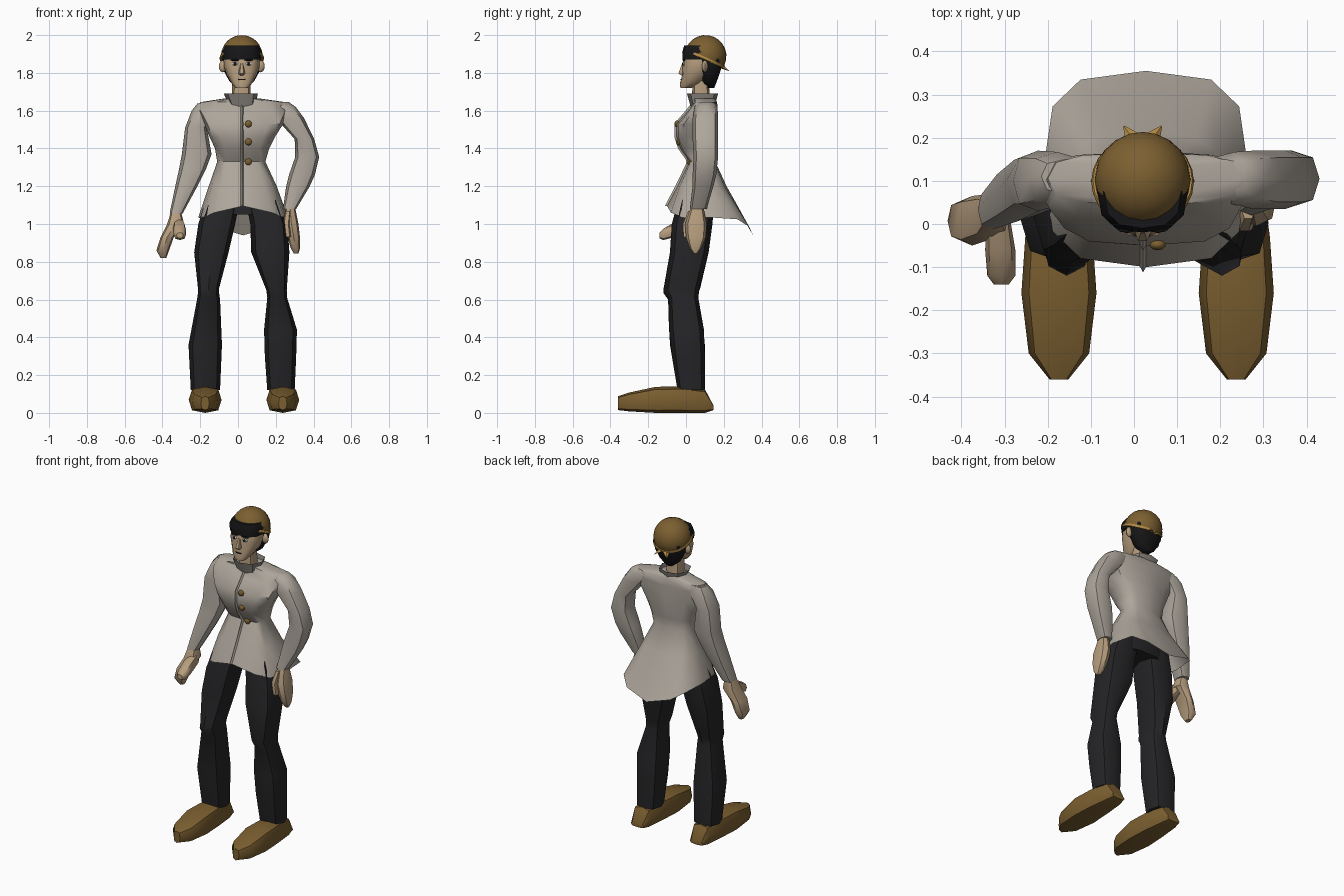
import bpy, bmesh
from math import sin, cos, pi, radians, copysign
from mathutils import Matrix, Vector

COLORS = {"coat": (.42, .38, .33), "collar": (.25, .23, .21), "cloth": (.018, .018, .02),
          "skin": (.47, .34, .21), "leather": (.2, .115, .03), "gold": (.45, .26, .06),
          "black": (.008, .008, .009), "white": (.7, .7, .7)}
MATS = {}
for key, c in COLORS.items():
    MATS[key] = bpy.data.materials.new(key)
    MATS[key].diffuse_color = (*c, 1)


def finish(name, bm, color, angle=45):
    bmesh.ops.recalc_face_normals(bm, faces=bm.faces)
    me = bpy.data.meshes.new(name)
    bm.to_mesh(me)
    bm.free()
    me.materials.append(MATS[color])
    ob = bpy.data.objects.new(name, me)
    bpy.context.collection.objects.link(ob)
    bpy.ops.object.select_all(action='DESELECT')
    ob.select_set(True)
    bpy.context.view_layer.objects.active = ob
    bpy.ops.object.shade_smooth_by_angle(angle=radians(angle))
    return ob


def loft(name, rings, color, n=8, p=.8, axis='z', caps=(True, True), last=None):
    """Skin over rings (t, u0, u1, v0, v1); u is x, v is y (or z when lofting along y)."""
    bm = bmesh.new()
    loops = []
    for r, (t, u0, u1, v0, v1) in enumerate(rings):
        loop = []
        for i in range(n):
            a = 2 * pi * i / n
            c, s = (copysign(abs(f) ** p, f) if abs(f) > 1e-6 else 0 for f in (cos(a), sin(a)))
            u, v = (u0 + u1 + (u1 - u0) * c) / 2, (v0 + v1 + (v1 - v0) * s) / 2
            h = t + (last[i] if last and r == len(rings) - 1 else 0)
            loop.append(bm.verts.new((u, v, h) if axis == 'z' else (u, h, v)))
        loops.append(loop)
    for a, b in zip(loops, loops[1:]):
        for i in range(n):
            j = (i + 1) % n
            bm.faces.new((a[i], a[j], b[j], b[i]))
    if caps[0]:
        bm.faces.new(loops[0])
    if caps[1]:
        bm.faces.new(loops[-1])
    return finish(name, bm, color)


def ball(name, loc, size, color, seg=10):
    bm = bmesh.new()
    bmesh.ops.create_uvsphere(bm, u_segments=seg, v_segments=seg // 2 + 1, radius=1)
    bm.transform(Matrix.Translation(loc) @ Matrix.Diagonal((*size, 1)))
    return finish(name, bm, color)


# Coat body, flaring to a longer pointed back hem
body = [(1.665, -.07, .11, .04, .155), (1.645, -.2, .25, .045, .165), (1.6, -.22, .27, .01, .167),
        (1.53, -.18, .24, -.05, .17), (1.46, -.15, .195, -.05, .17), (1.4, -.122, .165, -.03, .165),
        (1.33, -.11, .145, .018, .155), (1.2, -.155, .205, -.045, .215), (1.035, -.21, .265, -.1, .355)]
loft("coat_body", body, "coat", 12, .65, caps=(True, False),
     last=[0, -.01, -.05, -.095, -.05, -.01, 0, 0, .025, .06, .025, 0])
loft("collar", [(1.62, -.045, .09, .025, .15), (1.69, -.075, .105, .005, .17)], "collar", 8,
     caps=(False, False))
loft("placket", [(z + (.06 if z < 1.1 else 0), .012, .03, y0 - .012, y0 + .02)
                 for z, _, _, y0, _ in body[1:]], "coat", 4, .5)
for z, y in ((1.53, -.048), (1.435, -.04), (1.33, .016)):
    ball("button", (.055, y, z), (.019, .013, .019), "leather")

# Sleeves
loft("left_sleeve", [(1.638, -.215, -.1, .07, .15), (1.6, -.245, -.11, .042, .167),
     (1.51, -.28, -.165, .03, .17), (1.37, -.297, -.14, .03, .165), (1.29, -.312, -.17, .02, .15),
     (1.2, -.332, -.215, .005, .13), (1.055, -.362, -.293, -.012, .08)], "coat")
loft("right_sleeve", [(1.645, .15, .27, .07, .15), (1.62, .16, .305, .045, .167),
     (1.56, .2, .35, .035, .17), (1.45, .3, .403, .035, .17), (1.355, .303, .43, .04, .17),
     (1.26, .27, .407, .035, .16), (1.2, .255, .38, .035, .145), (1.08, .238, .308, .02, .11)], "coat")

# Hands
loft("left_hand", [(1.08, -.35, -.305, 0, .06), (1.0, -.375, -.285, -.035, .07),
     (.93, -.41, -.34, -.05, .065), (.86, -.432, -.365, -.04, .055), (.82, -.41, -.38, -.01, .03)], "skin")
loft("left_thumb", [(.03, -.34, -.29, .96, 1.04), (-.06, -.345, -.275, .93, 1.01),
     (-.12, -.34, -.275, .915, .975), (-.14, -.325, -.29, .925, .955)], "skin", axis='y')
loft("right_hand", [(1.1, .25, .3, .03, .09), (1.0, .245, .32, -.005, .11),
     (.93, .262, .328, 0, .105), (.87, .28, .328, .02, .08), (.845, .295, .32, .04, .06)], "skin")
loft("right_thumb", [(1.07, .25, .28, .01, .05), (1.0, .235, .275, -.02, .04),
     (.93, .25, .28, -.015, .02)], "skin", 6)

# Trousers
loft("hips", [(1.28, -.08, .12, .04, .13), (1.12, -.15, .2, -.02, .16), (1.05, -.12, .17, -.03, .15)],
     "cloth", 10, .7)
loft("left_leg", [(1.13, -.17, .01, -.04, .15), (1.0, -.21, -.015, -.075, .14),
     (.85, -.232, -.05, -.085, .12), (.66, -.212, -.1, -.115, .075), (.635, -.212, -.1, -.12, .065),
     (.6, -.217, -.095, -.095, .065), (.36, -.262, -.085, -.085, .1), (.12, -.25, -.095, -.045, .1)],
     "cloth")
loft("right_leg", [(1.13, .04, .22, -.04, .15), (1.0, .065, .262, -.075, .14),
     (.85, .07, .272, -.085, .12), (.65, .15, .258, -.12, .07), (.61, .155, .26, -.095, .065),
     (.44, .138, .312, -.09, .095), (.3, .142, .308, -.075, .1), (.12, .155, .3, -.045, .1)], "cloth")

# Shoes
for side, x in (("left", -.174), ("right", .237)):
    loft(side + "_shoe", [(y, x - w, x + w, z0, z1) for y, w, z0, z1 in
         ((.145, .045, .015, .04), (.1, .06, 0, .125), (-.03, .078, 0, .14), (-.16, .087, 0, .138),
          (-.3, .07, .008, .108), (-.36, .022, .015, .088))], "leather", 8, .65, 'y')

# Neck, head and face
loft("neck", [(1.62, -.035, .07, .03, .13), (1.76, -.03, .065, .035, .12)], "skin")
loft("head", [(1.72, -.012, .052, -.03, .03), (1.745, -.035, .075, -.032, .08),
     (1.79, -.06, .1, -.02, .13), (1.83, -.073, .113, -.02, .16), (1.88, -.075, .115, -.012, .18),
     (1.94, -.06, .1, .01, .18)], "skin", 12, .75)
loft("nose", [(1.785, .01, .03, -.025, 0), (1.798, .002, .038, -.042, 0), (1.85, .012, .028, -.022, 0)],
     "skin", 6)
loft("mouth", [(1.762, -.002, .042, -.03, 0), (1.768, -.005, .045, -.032, 0)], "black", 6)
for s in (-1, 1):
    x = .02 + s * .036
    ball("eye_white", (x, -.01, 1.848), (.018, .008, .009), "white")
    ball("iris", (x, -.016, 1.848), (.008, .005, .009), "black")
    ball("eyebrow", (x, -.01, 1.868), (.025, .01, .005), "black")
    ball("ear", (.02 + s * .1, .1, 1.835), (.022, .016, .032), "skin", 8)

# Hair: back mass and fringe
loft("back_hair", [(1.72, 0, .04, .105, .15), (1.755, -.045, .085, .08, .165),
     (1.81, -.075, .115, .06, .185), (1.87, -.085, .125, .035, .2), (1.9, -.08, .12, .03, .19)],
     "black", 10)
loft("fringe", [(1.872, -.082, .122, -.018, .18), (1.91, -.086, .126, -.02, .18),
     (1.945, -.07, .11, -.01, .16)], "black", 12, .75)

# Cap dome, tilted gold band and tied ends at the back
tilt = Matrix.Translation((.02, .103, 1.889)) @ Matrix.Rotation(radians(-24), 4, 'X')
bm = bmesh.new()
bmesh.ops.create_uvsphere(bm, u_segments=20, v_segments=12, radius=.111)
bmesh.ops.bisect_plane(bm, geom=bm.verts[:] + bm.edges[:] + bm.faces[:], plane_co=(0, 0, -.012),
                       plane_no=(0, 0, 1), clear_inner=True)
bm.transform(tilt)
finish("cap_dome", bm, "leather")
bpy.ops.mesh.primitive_torus_add(major_segments=24, minor_segments=6, major_radius=.111, minor_radius=.008)
band = bpy.context.object
band.name = "cap_band"
band.matrix_world = tilt @ Matrix.Translation((0, 0, -.012))
band.data.materials.append(MATS["gold"])
bpy.ops.object.shade_smooth_by_angle(angle=radians(60))
for s in (-1, 1):
    bm = bmesh.new()
    bmesh.ops.create_cone(bm, cap_ends=True, segments=4, radius1=.028, radius2=.002, depth=.06)
    way = Vector((s * .5, .7, -.45)).to_track_quat('Z', 'Y').to_matrix().to_4x4()
    bm.transform(Matrix.Translation((.02 + s * .028, .205, 1.825)) @ way @ Matrix.Diagonal((1, .5, 1, 1)))
    finish("band_tie", bm, "gold")
